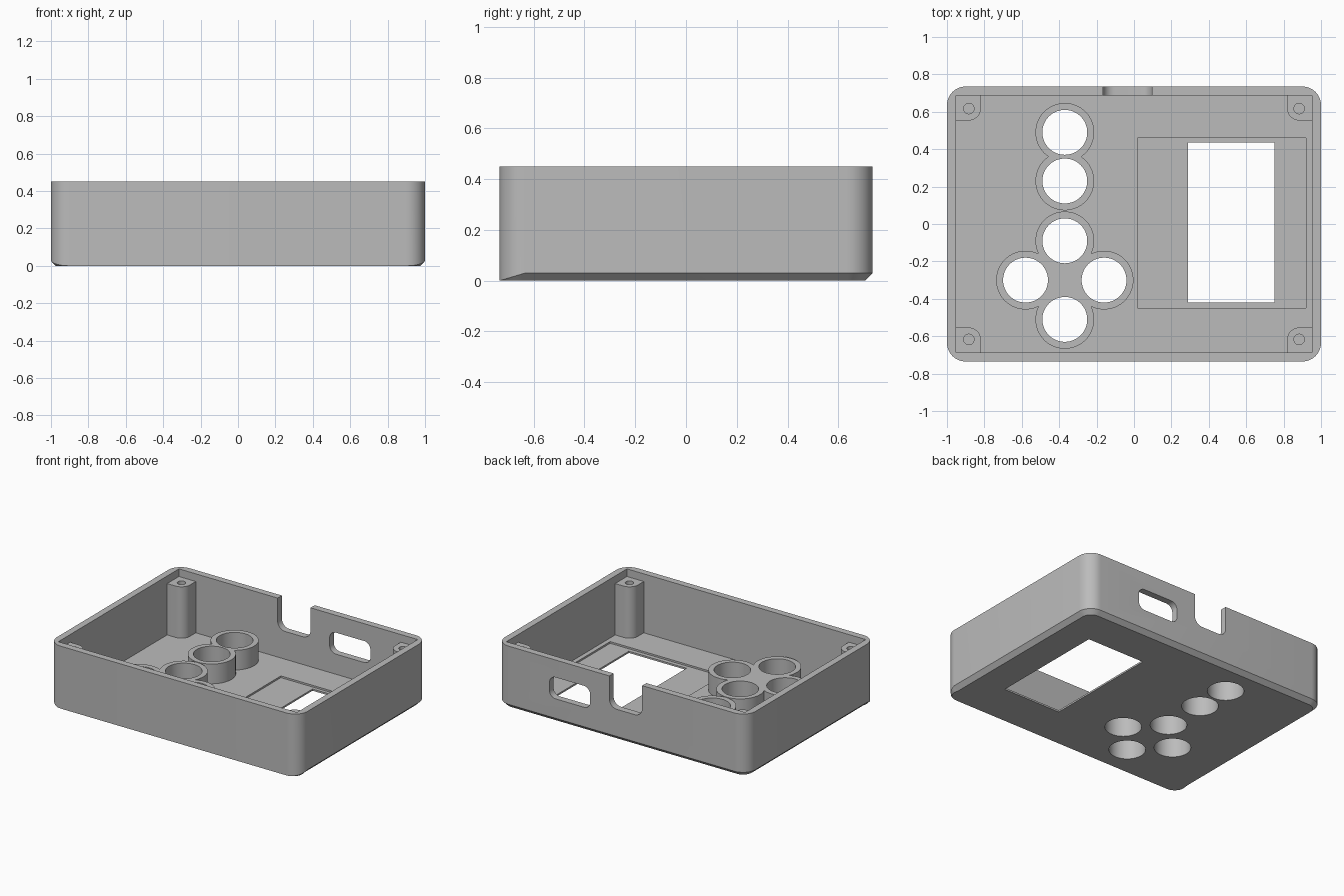
import bpy, bmesh
from math import sin, cos, pi, radians

if "Cube" in bpy.data.objects:
    bpy.data.objects.remove(bpy.data.objects["Cube"])

grey = bpy.data.materials.new("plain_grey")
grey.use_nodes = True
colour = (0.5, 0.5, 0.5, 1)
grey.diffuse_color = colour
grey.node_tree.nodes["Principled BSDF"].inputs["Base Color"].default_value = colour

W, D, H = 1.0, 0.735, 0.45      # half width, half depth, height
WALL, FLOOR, BEVEL, R = 0.048, 0.025, 0.03, 0.1
BUTTONS = [(-0.37, 0.49), (-0.37, 0.23), (-0.37, -0.09),
           (-0.37, -0.51), (-0.58, -0.30), (-0.16, -0.30)]


def make(name, bm):
    bmesh.ops.remove_doubles(bm, verts=bm.verts, dist=1e-5)
    bmesh.ops.recalc_face_normals(bm, faces=bm.faces)
    mesh = bpy.data.meshes.new(name)
    bm.to_mesh(mesh)
    bm.free()
    mesh.materials.append(grey)
    obj = bpy.data.objects.new(name, mesh)
    bpy.context.collection.objects.link(obj)
    return obj


def loft(name, rings):
    """Closed solid through rings of equal length."""
    bm = bmesh.new()
    rows = [[bm.verts.new(p) for p in ring] for ring in rings]
    n = len(rows[0])
    for a, b in zip(rows, rows[1:]):
        for i in range(n):
            j = (i + 1) % n
            bm.faces.new((a[i], a[j], b[j], b[i]))
    bm.faces.new(rows[0])
    bm.faces.new(rows[-1])
    # collapse bevel faces that have no height
    bmesh.ops.dissolve_degenerate(bm, dist=1e-5, edges=bm.edges)
    return make(name, bm)


def rounded(x0, x1, y0, y1, radii, segs=10):
    """Points and outward normals; radii start at the (x1, y1) corner, anticlockwise."""
    out = []
    corners = [(x1, y1, -1, -1), (x0, y1, 1, -1), (x0, y0, 1, 1), (x1, y0, -1, 1)]
    for k, ((x, y, sx, sy), r) in enumerate(zip(corners, radii)):
        for i in range(segs + 1 if r else 1):
            a = (k + i / segs) * pi / 2
            out.append((x + sx * r + r * cos(a), y + sy * r + r * sin(a), cos(a), sin(a)))
    return out


def prism(name, outline, a, b, along_y=False):
    place = (lambda u, v, t: (u, t, v)) if along_y else (lambda u, v, t: (u, v, t))
    return loft(name, [[place(p[0], p[1], t) for p in outline] for t in (a, b)])


def box(name, x0, x1, y0, y1, z0, z1):
    return prism(name, rounded(x0, x1, y0, y1, [0] * 4), z0, z1)


def disc(name, x, y, r, z0, z1, n=64):
    ring = [(x + r * cos(2 * pi * i / n), y + r * sin(2 * pi * i / n)) for i in range(n)]
    return prism(name, ring, z0, z1)


def combine(target, tool, operation="DIFFERENCE"):
    mod = target.modifiers.new(operation, "BOOLEAN")
    mod.operation, mod.object, mod.solver = operation, tool, "EXACT"
    bpy.context.view_layer.update()
    graph = bpy.context.evaluated_depsgraph_get()
    mesh = bpy.data.meshes.new_from_object(target.evaluated_get(graph))
    target.modifiers.clear()
    target.data = mesh
    bpy.data.objects.remove(tool)


# Shell: bottom edge bevelled on sides and back, fading out round the front corners
outline = rounded(-W, W, -D, D, [R] * 4)
bottom, shoulder, top = [], [], []
for x, y, nx, ny in outline:
    d = BEVEL * min(1, (y + D) / R)
    bottom.append((x - nx * d, y - ny * d, 0))
    shoulder.append((x, y, d))
    top.append((x, y, H))
shell = loft("case_shell", [bottom, shoulder, top])
IX, IY = W - WALL, D - WALL
combine(shell, box("cavity", -IX, IX, -IY, IY, FLOOR, H + 0.2))

# Screen recess and window
combine(shell, box("recess", 0.02, 0.92, -0.45, 0.46, FLOOR / 2, 0.1))
combine(shell, box("window", 0.29, 0.75, -0.42, 0.435, -0.1, 0.2))

# Back wall: open cable slot and rounded port
combine(shell, prism("slot", rounded(-0.165, 0.097, 0.225, 0.6, [0, 0, 0.06, 0.06]),
                     IY - 0.02, D + 0.1, True))
combine(shell, prism("port", rounded(0.25, 0.575, 0.17, 0.325, [0.05] * 4),
                     IY - 0.02, D + 0.1, True))

# Button collars, joined into one piece
collars = None
for x, y in BUTTONS:
    ring = disc("button_collars", x, y, 0.157, FLOOR - 0.006, 0.167)
    if collars is None:
        collars = ring
    else:
        combine(collars, ring, "UNION")
combine(collars, box("pad_centre", -0.45, -0.29, -0.38, -0.22, FLOOR - 0.006, 0.167), "UNION")
for x, y in BUTTONS:
    combine(shell, disc("hole", x, y, 0.12, -0.1, 0.4))
    combine(collars, disc("hole", x, y, 0.12, -0.1, 0.4))

# Corner screw posts with pilot holes
parts = [shell, collars]
for sx, side in ((-1, "right"), (1, "left")):
    for sy, end in ((-1, "front"), (1, "back")):
        shape = rounded(0.818, IX + 0.008, 0.553, IY + 0.008, [0, 0, 0.067, 0])
        post = prism(f"screw_post_{end}_{side}",
                     [(sx * p[0], sy * p[1]) for p in shape], FLOOR - 0.006, 0.395)
        combine(post, disc("pilot", sx * 0.883, sy * 0.617, 0.028, 0.1, 0.6, 32))
        parts.append(post)

bpy.ops.object.select_all(action="DESELECT")
for obj in parts:
    obj.select_set(True)
bpy.context.view_layer.objects.active = shell
bpy.ops.object.shade_smooth_by_angle(angle=radians(30))
